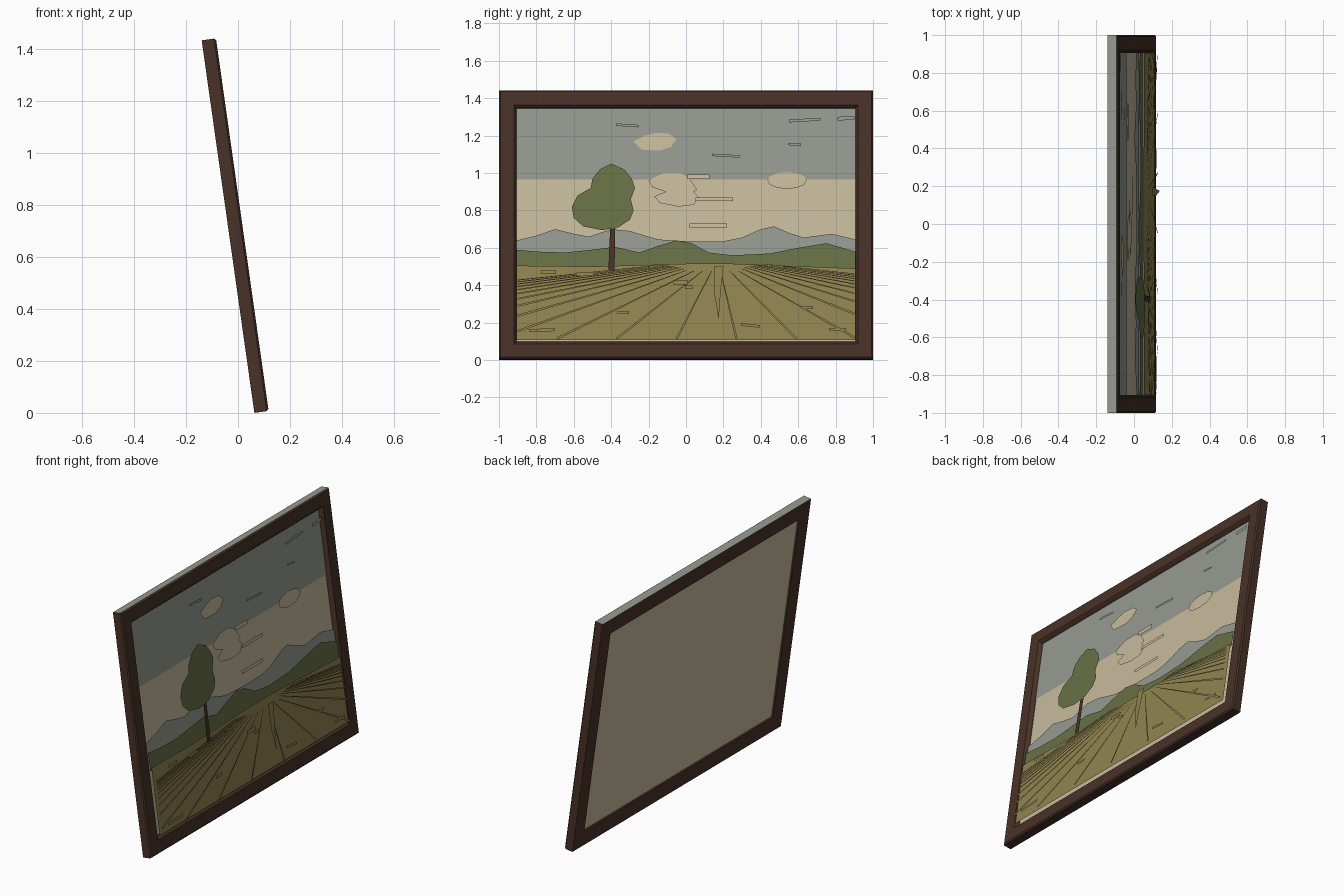
import bpy, math
from mathutils import Vector

TILT = math.radians(8.05)
S, C = math.sin(TILT), math.cos(TILT)
X0 = 0.063                      # back bottom edge of the leaning frame
H, W, BAR = 1.449, 1.0, 0.095   # frame height, half width, bar width


def material(name, r, g, b):
    m = bpy.data.materials.new(name)
    lin = [((c / 255 + 0.055) / 1.055) ** 2.4 for c in (r, g, b)]
    m.diffuse_color = (*lin, 1)
    return m


BROWN = material("frame brown", 72, 49, 39)
GREY = material("sky grey", 149, 154, 144)
BEIGE = material("canvas beige", 198, 186, 155)
GREEN = material("leaf green", 103, 112, 70)
OLIVE = material("field olive", 144, 132, 80)


def place(y, v, n):
    """Point in the leaning plane: y across, v up the slope, n out to the viewer."""
    return Vector((X0 - S * v + C * n, y, C * v + S * n))


def add_mesh(name, verts, faces, *mats):
    me = bpy.data.meshes.new(name)
    me.from_pydata(verts, [], faces)
    for m in mats:
        me.materials.append(m)
    ob = bpy.data.objects.new(name, me)
    bpy.context.collection.objects.link(ob)
    return ob


def plates(name, polys, n, mat):
    """Flat paint shapes; outlines are (y, world z), lifted n off the back plane."""
    verts, faces = [], []
    for poly in polys:
        area = sum(a[0] * b[1] - b[0] * a[1] for a, b in zip(poly, poly[1:] + poly[:1]))
        if area < 0:
            poly = poly[::-1]
        faces.append(range(len(verts), len(verts) + len(poly)))
        verts += [place(y, (z - S * n) / C, n) for y, z in poly]
    return add_mesh(name, verts, faces, mat)


def band(top, bottom):
    return [(-0.905, bottom), (0.905, bottom)] + top[::-1]


def stroke(y, z, length, height, slope=0.0):
    a, h = length / 2, height / 2
    return [(y - a, z - h - slope), (y + a, z - h + slope),
            (y + a, z + h + slope), (y - a, z + h - slope)]


# Mitred frame moulding: profile (inset, depth) swept round four corners
profile = [(0, 0), (0, 0.048), (0.008, 0.0556), (0.08, 0.0556),
           (0.086, 0.05), (BAR, 0.036), (BAR, 0)]
verts = []
for sy, top in ((-1, 0), (1, 0), (1, 1), (-1, 1)):
    for w, n in profile:
        verts.append(place(sy * (W - w), H - w if top else w, n))
P = len(profile)
faces = []
for c in range(4):
    d = (c + 1) % 4
    for i in range(P):
        j = (i + 1) % P
        faces.append((c * P + i, d * P + i, d * P + j, c * P + j))
frame = add_mesh("frame", verts, faces, BROWN, GREY)
for p in frame.data.polygons:          # pale upper edge
    if p.normal.z > 0.9 and p.center.z > 1.42:
        p.material_index = 1

# Canvas board set into the frame
a, lo, hi = W - BAR + 0.005, BAR - 0.005, H - BAR + 0.005
verts = [place(y, v, n) for n in (0.01, 0.03)
         for y, v in ((-a, lo), (a, lo), (a, hi), (-a, hi))]
add_mesh("canvas", verts, [(3, 2, 1, 0), (4, 5, 6, 7), (0, 1, 5, 4),
                           (1, 2, 6, 5), (2, 3, 7, 6), (3, 0, 4, 7)], BEIGE)

# Sky, clouds and brush strokes
plates("upper_sky", [[(-0.905, 0.965), (0.905, 0.965), (0.905, 1.345), (-0.905, 1.345)]],
       0.033, GREY)
oval = [(0.54 + 0.105 * math.cos(t * math.pi / 6), 0.96 + 0.045 * math.sin(t * math.pi / 6))
        for t in range(12)]
plates("clouds", [
    [(-0.28, 1.17), (-0.22, 1.2), (-0.16, 1.215), (-0.09, 1.21), (-0.05, 1.18),
     (-0.08, 1.14), (-0.14, 1.12), (-0.24, 1.125)],
    [(-0.2, 0.96), (-0.12, 1.0), (-0.03, 1.0), (0.02, 0.97), (0.06, 0.91), (0.04, 0.9),
     (0.07, 0.87), (0.04, 0.83), (-0.04, 0.82), (-0.14, 0.84), (-0.17, 0.875),
     (-0.11, 0.9), (-0.18, 0.925)],
    oval], 0.04, BEIGE)
plates("sky_strokes", [stroke(-0.315, 1.255, 0.12, 0.013, -0.004),
                       stroke(0.215, 1.093, 0.15, 0.013, -0.004),
                       stroke(0.635, 1.283, 0.17, 0.015, 0.005),
                       stroke(0.58, 1.153, 0.07, 0.012, -0.002),
                       stroke(0.855, 1.293, 0.09, 0.02, 0.003)], 0.05, GREY)
plates("haze_strokes", [stroke(0.065, 0.98, 0.12, 0.026), stroke(0.15, 0.86, 0.2, 0.02),
                        stroke(0.12, 0.72, 0.2, 0.02)], 0.05, BEIGE)

# Mountains, hills and field
plates("mountains", [band([
    (-0.905, 0.64), (-0.8, 0.665), (-0.7, 0.7), (-0.6, 0.675), (-0.52, 0.66), (-0.4, 0.7),
    (-0.3, 0.69), (-0.15, 0.645), (0, 0.635), (0.2, 0.635), (0.3, 0.655), (0.4, 0.7),
    (0.47, 0.715), (0.55, 0.68), (0.63, 0.655), (0.78, 0.675), (0.905, 0.645)], 0.54)],
    0.04, GREY)
plates("hills", [band([
    (-0.905, 0.59), (-0.8, 0.58), (-0.65, 0.575), (-0.5, 0.59), (-0.38, 0.605),
    (-0.25, 0.575), (-0.15, 0.61), (-0.05, 0.64), (0.03, 0.625), (0.12, 0.575),
    (0.25, 0.56), (0.45, 0.57), (0.6, 0.6), (0.75, 0.625), (0.905, 0.58)], 0.48)],
    0.05, GREEN)
plates("field", [band([(-0.905, 0.505), (-0.5, 0.5), (0, 0.515), (0.25, 0.515),
                       (0.905, 0.49)], 0.108)], 0.06, OLIVE)

# Furrows fanning out from a vanishing point
vy, vz = 0.17, 0.54
furrows = []
for i in range(-13, 13):
    dy, dz = 0.32 * i + 0.1, 0.115 - vz
    t1 = min(1.0, (0.9 - math.copysign(vy, dy) * (1 if vy * dy else 0)) / abs(dy))
    t0 = 0.1 * t1 + 0.05
    L = math.hypot(dy, dz)
    py, pz = -dz / L, dy / L           # across the strip
    near, far = 0.006 * min(1, t1 * 1.5), 0.0015
    furrows.append([(vy + dy * t + py * w, vz + dz * t + pz * w)
                    for t, w in ((t0, far), (t1, near), (t1, -near), (t0, -far))])
plates("furrows", furrows, 0.078, OLIVE)
plates("field_strokes", [stroke(-0.735, 0.47, 0.08, 0.02), stroke(-0.54, 0.46, 0.09, 0.015),
                         stroke(-0.77, 0.16, 0.14, 0.016, 0.003),
                         stroke(-0.335, 0.255, 0.06, 0.016), stroke(0.345, 0.185, 0.1, 0.014, -0.005),
                         stroke(0.65, 0.28, 0.06, 0.016), stroke(0.81, 0.165, 0.09, 0.014)],
       0.08, OLIVE)

# Path with a pointed end, and loose clods
plates("path", [[(0.15, 0.5), (0.15, 0.36), (0.175, 0.22), (0.185, 0.36), (0.2, 0.5)],
                stroke(-0.03, 0.415, 0.08, 0.02), stroke(0.015, 0.39, 0.04, 0.02)], 0.104, OLIVE)

# Tree
plates("tree_trunk", [[(-0.415, 0.48), (-0.382, 0.48), (-0.378, 0.72), (-0.405, 0.72)]],
       0.088, BROWN)
plates("tree_crown", [[
    (-0.4, 1.05), (-0.33, 1.02), (-0.29, 0.97), (-0.273, 0.92), (-0.295, 0.86),
    (-0.28, 0.8), (-0.3, 0.75), (-0.36, 0.71), (-0.45, 0.695), (-0.55, 0.715),
    (-0.6, 0.76), (-0.61, 0.82), (-0.58, 0.88), (-0.51, 0.92), (-0.5, 0.97),
    (-0.46, 1.02)]], 0.092, GREEN)
